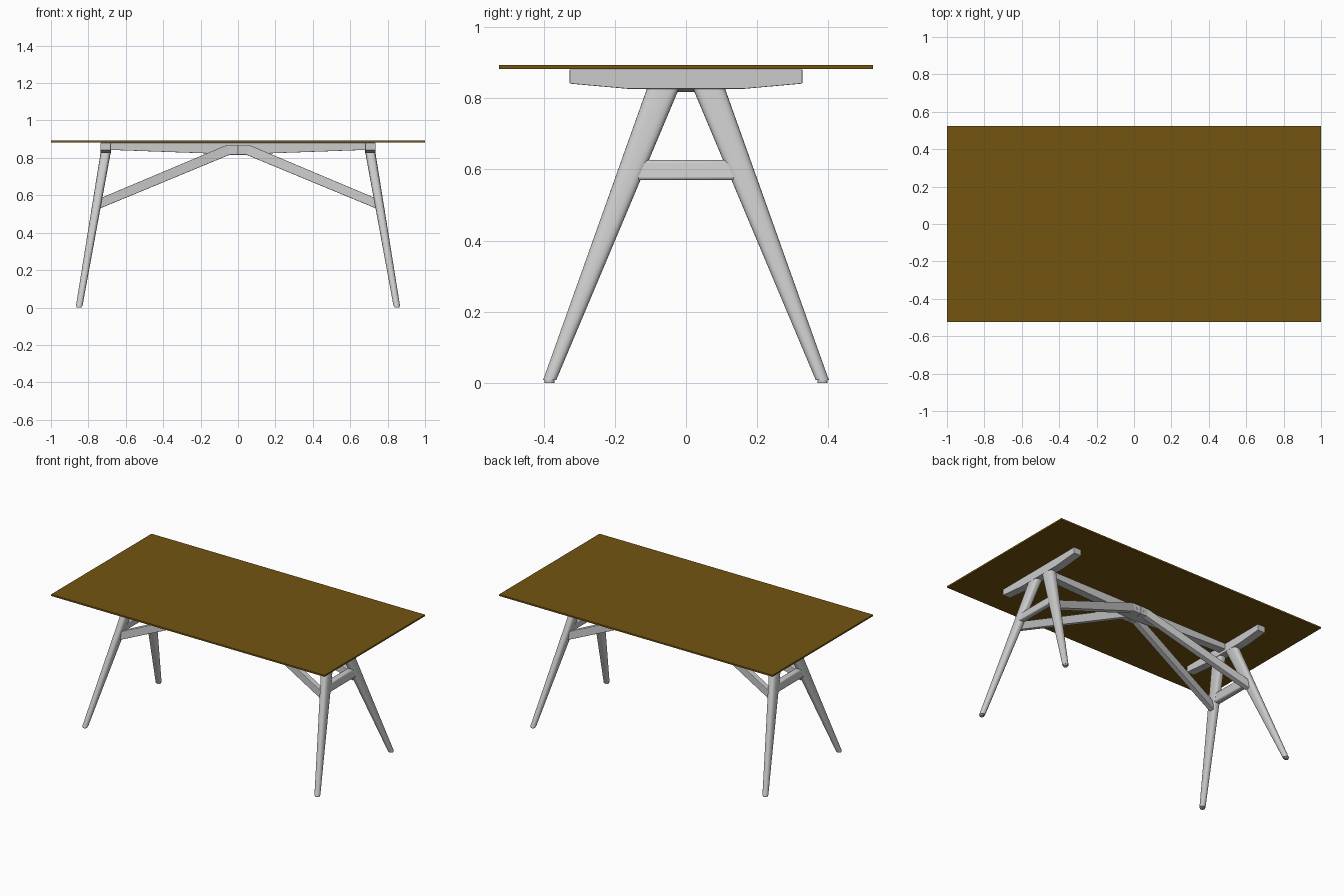
import bpy, bmesh, math
from mathutils import Vector

if "Cube" in bpy.data.objects:
    bpy.data.objects.remove(bpy.data.objects["Cube"])


def loft(name, rings, bevel=0.0, smooth=False):
    """Skin a list of equal-length point rings and cap both ends."""
    bm = bmesh.new()
    vs = [[bm.verts.new(p) for p in r] for r in rings]
    n = len(rings[0])
    for a, b in zip(vs, vs[1:]):
        for i in range(n):
            j = (i + 1) % n
            bm.faces.new((a[i], a[j], b[j], b[i]))
    bm.faces.new(vs[0])
    bm.faces.new(vs[-1])
    bmesh.ops.recalc_face_normals(bm, faces=bm.faces)
    me = bpy.data.meshes.new(name)
    bm.to_mesh(me)
    bm.free()
    ob = bpy.data.objects.new(name, me)
    bpy.context.collection.objects.link(ob)
    if bevel:
        m = ob.modifiers.new("edge_round", 'BEVEL')
        m.width, m.segments = bevel, 2
        m.limit_method, m.angle_limit = 'ANGLE', math.radians(40)
    if smooth:
        bpy.ops.object.select_all(action='DESELECT')
        bpy.context.view_layer.objects.active = ob
        ob.select_set(True)
        bpy.ops.object.shade_smooth_by_angle(angle=math.radians(35))
    return ob


def oval(c, rx, ry, power, n=32):
    """Horizontal superellipse ring."""
    pts = []
    for i in range(n):
        t = 2 * math.pi * i / n
        f = lambda v: math.copysign(abs(v) ** (2 / power), v)
        pts.append(Vector(c) + Vector((rx * f(math.cos(t)), ry * f(math.sin(t)), 0)))
    return pts


# tabletop
top = loft("tabletop", [[(x, y, z) for x, y in ((-1, -.525), (1, -.525), (1, .525), (-1, .525))]
                        for z in (.882, .893)], .001)
mat = bpy.data.materials.new("brown_wood")
mat.diffuse_color = (.17, .09, .005, 1)
mat.use_nodes = True
mat.node_tree.nodes["Principled BSDF"].inputs["Base Color"].default_value = mat.diffuse_color
top.data.materials.append(mat)

# long centre beam, deepest in the middle
prof = [(-.69, .881), (-.69, .843), (0, .818), (.69, .843), (.69, .881)]
loft("centre_beam", [[(x, y, z) for x, z in prof] for y in (-.027, .027)], .002)

# tapered beams across each end
prof = [(-.327, .881), (-.327, .841), (-.16, .826), (.16, .826), (.327, .841), (.327, .881)]
for s, side in ((-1, "left"), (1, "right")):
    loft(side + "_end_beam", [[(s * x, y, z) for y, z in prof] for x in (.68, .735)], .002)

    # stretcher between the legs, leaning with them
    tilt = .17
    sec = [(.748 + dx - tilt * dz, .598 + dz) for dx, dz in
           ((-.019, -.028), (.019, -.028), (.019, .028), (-.019, .028))]
    loft(side + "_stretcher", [[(s * x, y, z) for x, z in sec] for y in (-.155, .155)], .008, True)

    for q, face in ((-1, "front"), (1, "back")):
        # splayed leg: broad rounded section on top, round at the foot
        rings = []
        for k in range(9):
            t = k / 8
            z = .008 + (.826 - .008) * t
            c = (s * (.849 - .141 * t), q * (.383 - .318 * t), z)
            rings.append(oval(c, .0175 + .0095 * t, .0185 + .0265 * t, 2 + 1.2 * t))
        loft(f"{face}_{side}_leg", rings, 0, True)
        # foot pad
        loft(f"{face}_{side}_foot_pad", [oval((s * .85, q * .384, z), .014, .014, 2) for z in (0, .009)], 0, True)

        # bent brace half, from the middle joint out to the leg
        stations = [(0, 0, .045, .816, .870), (.046, .058, .045, .816, .870),
                    (.737, .737, .164, .530, .584)]
        h = .018
        loft(f"{face}_{side}_brace",
             [[(s * xb, q * (y - h), zb), (s * xb, q * (y + h), zb),
               (s * xt, q * (y + h), zt), (s * xt, q * (y - h), zt)]
              for xb, xt, y, zb, zt in stations], .003)

        # bolt head on the joint
        ring = [(.027 * s + .007 * math.cos(a), .84 + .007 * math.sin(a))
                for a in (2 * math.pi * i / 16 for i in range(16))]
        loft(f"{face}_{side}_bolt", [[(x, q * y, z) for x, z in ring] for y in (.06, .065)], 0, True)
